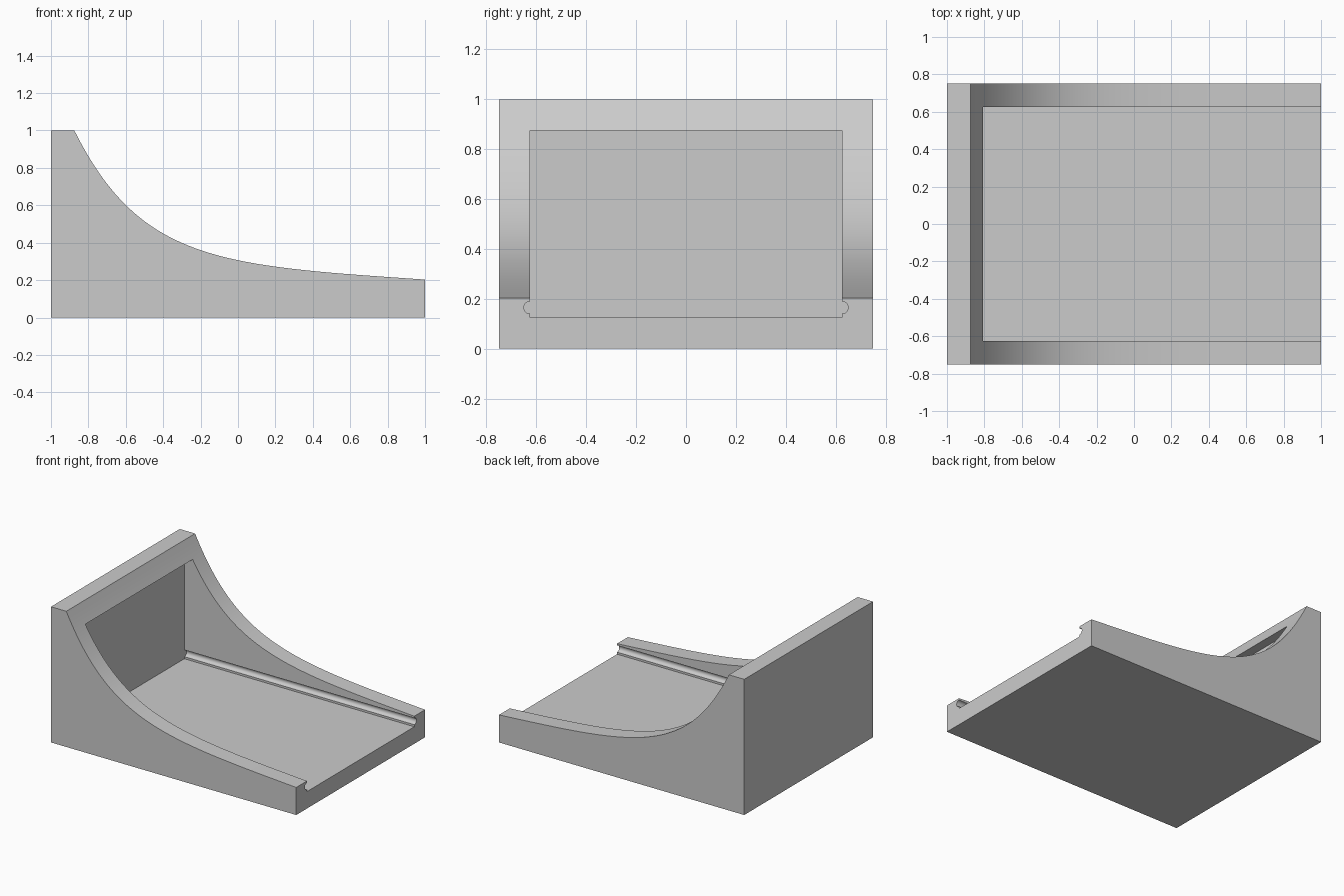
import bpy, bmesh, math
from mathutils import Vector
from mathutils.geometry import interpolate_bezier

cube = bpy.data.objects.get("Cube")
if cube:
    bpy.data.objects.remove(cube, do_unlink=True)

grey = bpy.data.materials.new("plain_grey")
grey.use_nodes = True
colour = (0.6, 0.6, 0.6, 1)
grey.diffuse_color = colour
grey.node_tree.nodes["Principled BSDF"].inputs["Base Color"].default_value = colour


def prism(name, outline, direction):
    """Extrude a closed outline of 3D points along a direction."""
    bm = bmesh.new()
    face = bm.faces.new([bm.verts.new(p) for p in outline])
    moved = bmesh.ops.extrude_face_region(bm, geom=[face])["geom"]
    verts = [g for g in moved if isinstance(g, bmesh.types.BMVert)]
    bmesh.ops.translate(bm, verts=verts, vec=direction)
    bmesh.ops.recalc_face_normals(bm, faces=bm.faces)
    mesh = bpy.data.meshes.new(name)
    bm.to_mesh(mesh)
    bm.free()
    mesh.materials.append(grey)
    obj = bpy.data.objects.new(name, mesh)
    bpy.context.collection.objects.link(obj)
    return obj


# Solid body with a swept concave top
curve = interpolate_bezier(Vector((-0.875, -0.75, 1)), Vector((-0.525, -0.75, 0.3)),
                           Vector((-0.1, -0.75, 0.277)), Vector((1, -0.75, 0.203)), 64)
outline = [(1, -0.75, 0), (-1, -0.75, 0), (-1, -0.75, 1)] + list(curve)
body = prism("sloped_tray_body", outline, (0, 1.5, 0))

# Pocket section: a rectangle with a round groove along each side
half, floor, ceiling = 0.625, 0.125, 0.875
groove_z, groove_r = 0.165, 0.025
side = [(half, floor)]
for i in range(17):
    a = -math.pi / 2 + math.pi * i / 16
    side.append((half + groove_r * math.cos(a), groove_z + groove_r * math.sin(a)))
side.append((half, ceiling))
section = side + [(-y, z) for y, z in reversed(side)]
cutter = prism("pocket_cutter", [(-0.875, y, z) for y, z in section], (2.2, 0, 0))
cutter.hide_render = True

# Cut the pocket out of the body
cut = body.modifiers.new("pocket", "BOOLEAN")
cut.operation = "DIFFERENCE"
cut.solver = "EXACT"
cut.object = cutter
bpy.ops.object.select_all(action="DESELECT")
bpy.context.view_layer.objects.active = body
body.select_set(True)
bpy.ops.object.modifier_apply(modifier=cut.name)
bpy.data.objects.remove(cutter, do_unlink=True)

# Smooth the sweep and grooves, keep the corners sharp
bpy.ops.object.shade_smooth_by_angle(angle=math.radians(25))
